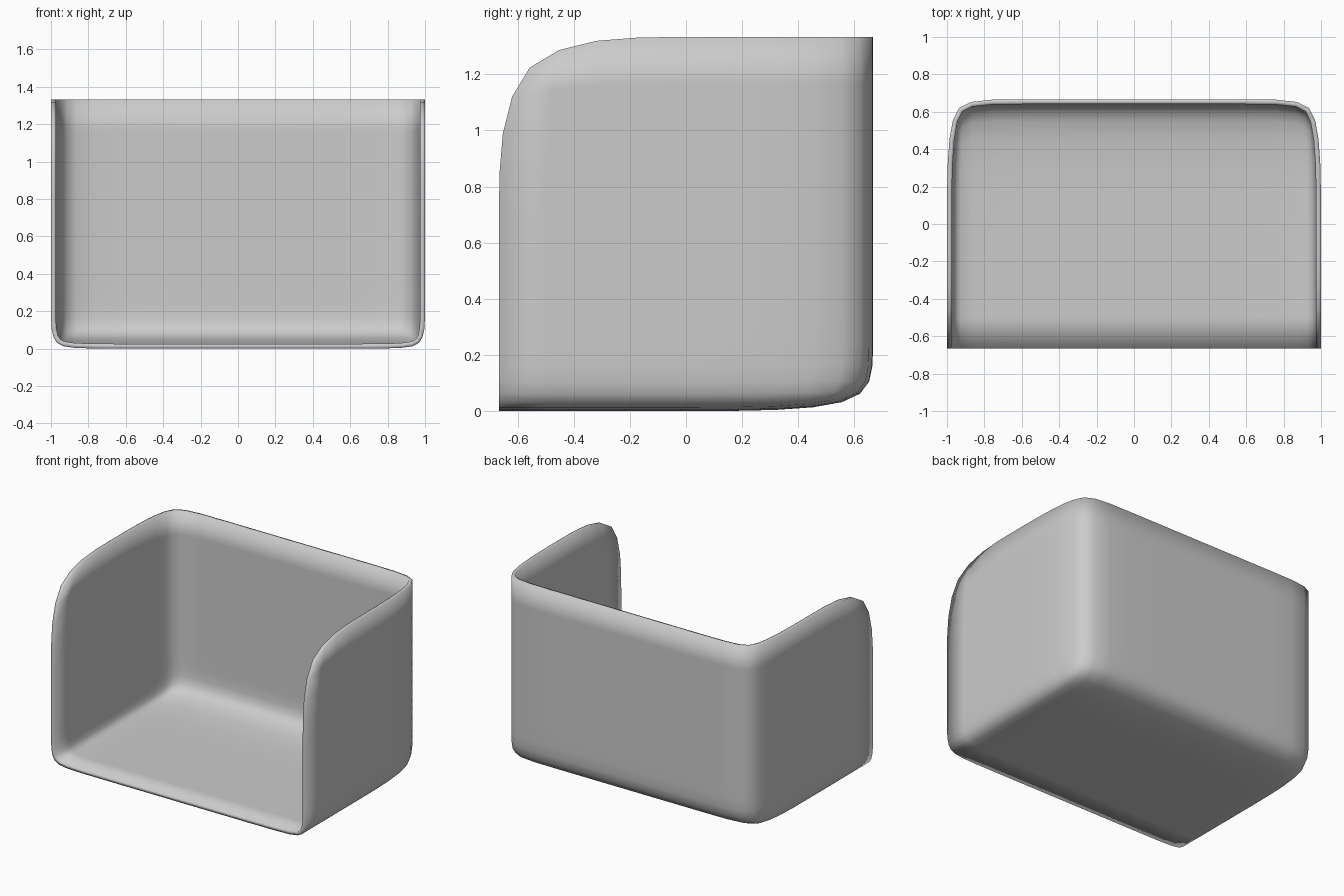
import bpy, bmesh
from mathutils import Matrix, Vector

if "Cube" in bpy.data.objects:
    bpy.data.objects.remove(bpy.data.objects["Cube"])

W, D, H = 2.0, 1.333, 1.333

# Control cage: a box with its front and top removed
bm = bmesh.new()
bmesh.ops.create_cube(bm, size=1, matrix=Matrix.Translation((0, 0, H / 2)) @ Matrix.Diagonal((W, D, H, 1)))
bm.normal_update()
open_faces = [f for f in bm.faces if f.normal.y < -0.9 or f.normal.z > 0.9]
bmesh.ops.delete(bm, geom=open_faces, context='FACES')

# Support loops decide how tight each rounded corner is
cuts = [((-0.81, 0, 0), (1, 0, 0)), ((0.81, 0, 0), (1, 0, 0)), ((0, 0, 0), (0, 1, 0)),
        ((0, 0, 0.19), (0, 0, 1)), ((0, 0, H / 2), (0, 0, 1))]
for co, no in cuts:
    bmesh.ops.bisect_plane(bm, geom=bm.verts[:] + bm.edges[:] + bm.faces[:],
                           plane_co=Vector(co), plane_no=Vector(no))
for f in bm.faces:
    f.smooth = True

mesh = bpy.data.meshes.new("open_box_shell")
bm.to_mesh(mesh)
bm.free()
shell = bpy.data.objects.new("open_box_shell", mesh)
bpy.context.collection.objects.link(shell)

# Rounded surface, then wall thickness inward
sub = shell.modifiers.new("rounding", 'SUBSURF')
sub.levels = sub.render_levels = 2
wall = shell.modifiers.new("wall", 'SOLIDIFY')
wall.thickness = 0.026
wall.offset = -1
